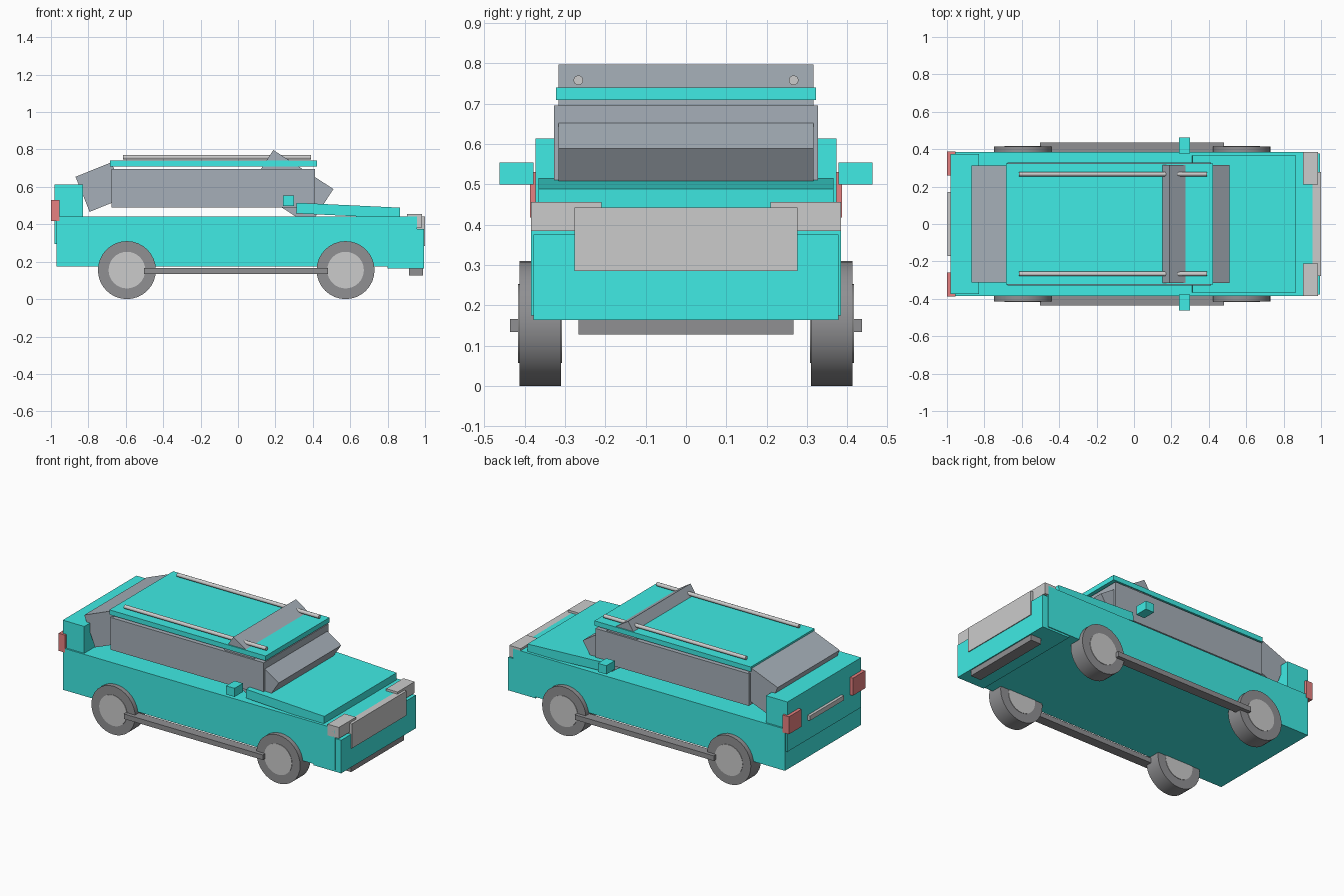
import bpy
from math import radians, pi

if "Cube" in bpy.data.objects:
    bpy.data.objects.remove(bpy.data.objects["Cube"])


def material(name, rgb):
    m = bpy.data.materials.new(name)
    m.diffuse_color = (*rgb, 1)
    m.use_nodes = True
    m.node_tree.nodes["Principled BSDF"].inputs["Base Color"].default_value = m.diffuse_color
    return m


PAINT = material("teal_paint", (0.05, 0.83, 0.78))
GLASS = material("tinted_glass", (0.38, 0.43, 0.48))
DARK = material("dark_rubber", (0.28, 0.28, 0.29))
RED = material("red_lens", (0.8, 0.22, 0.22))


def finish(ob, name, mat):
    ob.name = name
    if mat:
        ob.data.materials.append(mat)
    return ob


def box(name, x, y, z, mat=None, tilt=0):
    """Box from (min, max) ranges, tilted about its own centre."""
    ranges = (x, y, z)
    bpy.ops.mesh.primitive_cube_add(size=1, location=[(a + b) / 2 for a, b in ranges])
    ob = bpy.context.object
    ob.scale = [b - a for a, b in ranges]
    ob.rotation_euler.y = radians(tilt)
    return finish(ob, name, mat)


def side_boxes(name, x, y, z, mat=None):
    """Same box on the left and right of the car."""
    box(name + "_left", x, y, z, mat)
    box(name + "_right", x, (-y[1], -y[0]), z, mat)


def cylinder(name, loc, radius, depth, rot, mat=None, sides=32):
    bpy.ops.mesh.primitive_cylinder_add(vertices=sides, radius=radius, depth=depth,
                                        location=loc, rotation=rot)
    ob = finish(bpy.context.object, name, mat)
    bpy.ops.object.shade_smooth_by_angle(angle=radians(35))
    return ob


def centred(c, size):
    return (c - size / 2, c + size / 2)


# Lower body, bumper, hood and tailgate
box("body", (-0.97, 0.957), (-0.384, 0.384), (0.175, 0.442), PAINT)
box("front_bumper", (0.80, 0.995), (-0.378, 0.378), (0.163, 0.375), PAINT)
box("hood", (0.312, 0.866), (-0.366, 0.366), (0.445, 0.502), PAINT, 2.7)
box("tailgate", (-0.98, -0.828), (-0.373, 0.373), (0.295, 0.614), PAINT)

# Cabin glass with tilted windshield and rear window blocks
box("cabin_windows", (-0.675, 0.412), (-0.328, 0.328), (0.49, 0.696), GLASS)
box("windshield", centred(0.286, 0.383), (-0.316, 0.316), centred(0.595, 0.233), GLASS, 33)
box("rear_window", centred(-0.735, 0.207), (-0.314, 0.314), centred(0.599, 0.202), GLASS, -22)

# Roof and rails
box("roof", (-0.685, 0.422), (-0.323, 0.323), (0.709, 0.74), PAINT)
for side, s in (("left", 1), ("right", -1)):
    cylinder("roof_rail_" + side, (-0.112, s * 0.267, 0.758), 0.012, 1.005, (0, pi / 2, 0), sides=16)

# Front trim and lights
box("grille", (0.955, 1.0), (-0.277, 0.277), (0.285, 0.442))
side_boxes("headlight", (0.903, 0.983), (0.21, 0.384), (0.384, 0.456))
box("skid_plate", (0.915, 0.988), (-0.267, 0.267), (0.127, 0.165), DARK)

# Rear trim and lights
side_boxes("tail_light", (-1.0, -0.955), (0.26, 0.387), (0.418, 0.53), RED)
box("tailgate_handle", (-0.998, -0.97), (-0.172, 0.172), (0.422, 0.452))

# Side mirrors and sill bars
side_boxes("mirror", (0.24, 0.30), (0.378, 0.463), (0.499, 0.554), PAINT)
side_boxes("sill_bar", (-0.503, 0.482), (0.375, 0.437), (0.134, 0.166), DARK)

# Wheels
for end, x in (("front", 0.575), ("rear", -0.594)):
    for side, s in (("left", 1), ("right", -1)):
        loc = (x, s * 0.362, 0.155)
        cylinder(f"tire_{end}_{side}", loc, 0.155, 0.103, (pi / 2, 0, 0), DARK)
        cylinder(f"hub_{end}_{side}", loc, 0.098, 0.109, (pi / 2, 0, 0))
